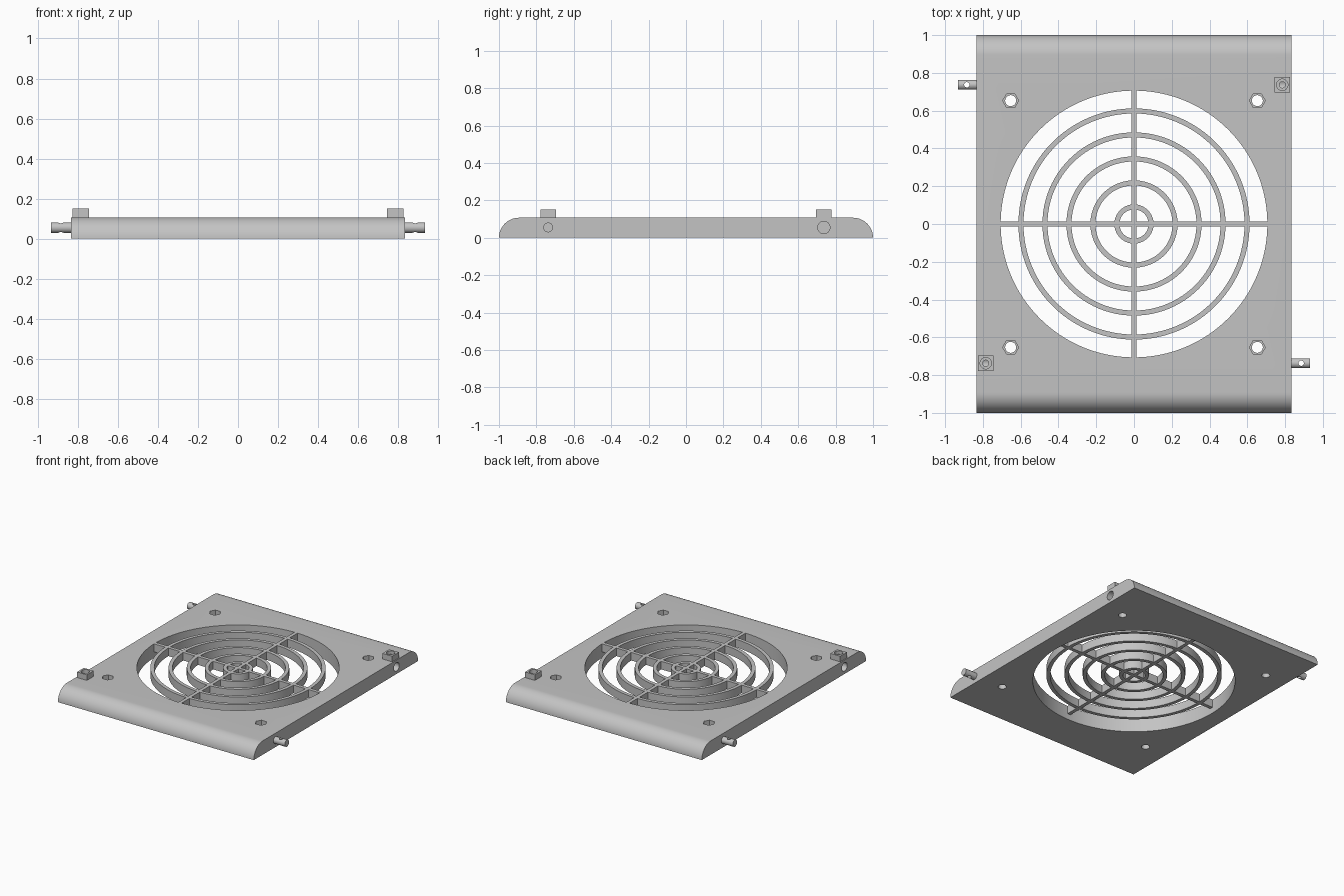
import bpy, bmesh, math
from mathutils import Matrix

cube = bpy.data.objects.get("Cube")
if cube:
    bpy.data.objects.remove(cube, do_unlink=True)

HALF_W, HALF_L, TOP = 0.835, 1.0, 0.107
HOLE_R, BAR, GRILLE_Z = 0.706, 0.027, 0.045
PIN_Y, PIN_Z = 0.737, 0.055
TAB_X = 0.785

grey = bpy.data.materials.new("plain_grey")
grey.use_nodes = True
grey.diffuse_color = (0.55, 0.55, 0.55, 1)
grey.node_tree.nodes["Principled BSDF"].inputs["Base Color"].default_value = grey.diffuse_color


def make(name, bm):
    bmesh.ops.recalc_face_normals(bm, faces=bm.faces)
    mesh = bpy.data.meshes.new(name)
    bm.to_mesh(mesh)
    bm.free()
    mesh.materials.append(grey)
    obj = bpy.data.objects.new(name, mesh)
    bpy.context.collection.objects.link(obj)
    return obj


def box(name, lo, hi):
    bm = bmesh.new()
    bmesh.ops.create_cube(bm, size=1)
    for v in bm.verts:
        v.co = [h if c > 0 else l for c, l, h in zip(v.co, lo, hi)]
    return make(name, bm)


def rod(name, x, y, z, r, depth, sides=32, axis="Z"):
    turn = Matrix.Rotation(math.pi / 2, 4, "Y") if axis == "X" else Matrix()
    bm = bmesh.new()
    bmesh.ops.create_cone(bm, cap_ends=True, segments=sides, radius1=r, radius2=r,
                          depth=depth, matrix=Matrix.Translation((x, y, z)) @ turn)
    return make(name, bm)


def ring(name, outer, inner, z0, z1, sides=96):
    bm = bmesh.new()
    section = [(inner, z0), (outer, z0), (outer, z1), (inner, z1)]
    loops = []
    for i in range(sides):
        a = math.tau * i / sides
        loops.append([bm.verts.new((r * math.cos(a), r * math.sin(a), z)) for r, z in section])
    for i in range(sides):
        a, b = loops[i], loops[(i + 1) % sides]
        for j in range(4):
            k = (j + 1) % 4
            bm.faces.new((a[j], b[j], b[k], a[k]))
    return make(name, bm)


def combine(obj, tool, operation):
    mod = obj.modifiers.new("bool", "BOOLEAN")
    mod.operation, mod.solver, mod.object = operation, "EXACT", tool
    bpy.context.view_layer.update()
    result = bpy.data.meshes.new_from_object(
        obj.evaluated_get(bpy.context.evaluated_depsgraph_get()))
    obj.modifiers.clear()
    obj.data = result
    bpy.data.objects.remove(tool, do_unlink=True)


# Base plate: flat slab with quarter-round front and back edges
bm = bmesh.new()
arc = [(HALF_L - TOP + TOP * math.cos(t), TOP * math.sin(t))
       for t in (math.pi / 2 * i / 16 for i in range(17))]
outline = arc + [(-y, z) for y, z in reversed(arc)]
face = bm.faces.new([bm.verts.new((-HALF_W, y, z)) for y, z in outline])
ext = bmesh.ops.extrude_face_region(bm, geom=[face])
verts = [g for g in ext["geom"] if isinstance(g, bmesh.types.BMVert)]
bmesh.ops.translate(bm, verts=verts, vec=(2 * HALF_W, 0, 0))
plate = make("base_plate", bm)

# Fan opening
combine(plate, rod("cut", 0, 0, 0.05, HOLE_R, 0.4, 128), "DIFFERENCE")

# Corner screw holes with hexagonal nut pockets
for sx in (-1, 1):
    for sy in (-1, 1):
        x, y = 0.653 * sx, 0.653 * sy
        combine(plate, rod("cut", x, y, 0.05, 0.029, 0.4), "DIFFERENCE")
        pocket = rod("cut", 0, 0, TOP, 0.042, 0.1, 6)
        pocket.data.transform(Matrix.Translation((x, y, 0)) @ Matrix.Rotation(math.pi / 2, 4, "Z"))
        spread = max(v.co.x for v in pocket.data.vertices) - x
        if spread < 0.04:  # keep the hexagon's points along x
            pocket.data.transform(Matrix.Translation((x, y, 0)) @ Matrix.Rotation(math.pi / 2, 4, "Z")
                                  @ Matrix.Translation((-x, -y, 0)))
        combine(plate, pocket, "DIFFERENCE")

# Clamp tabs, sockets and hinge pins, repeated by a half turn
pins = []
for s, side in ((1, "left"), (-1, "right")):
    tx, ty = s * TAB_X, s * PIN_Y
    combine(plate, box("tab", (tx - 0.042, ty - 0.041, 0.06), (tx + 0.042, ty + 0.041, 0.15)), "UNION")
    combine(plate, rod("cut", s * 0.835, ty, PIN_Z, 0.033, 0.22, axis="X"), "DIFFERENCE")
    combine(plate, rod("cut", tx, ty, 0.12, 0.016, 0.12), "DIFFERENCE")
    combine(plate, rod("cut", tx, ty, 0.15, 0.03, 0.05), "DIFFERENCE")

    pin = rod(side + "_hinge_pin", s * 0.883, -ty, PIN_Z, 0.026, 0.1, axis="X")
    combine(pin, rod("cut", s * 0.885, -ty, PIN_Z, 0.014, 0.2), "DIFFERENCE")
    pins.append(pin)

# Finger guard: crossed spokes joined with five concentric rings
grille = box("fan_grille", (-HOLE_R, -BAR / 2, GRILLE_Z), (HOLE_R, BAR / 2, TOP))
combine(grille, box("spoke", (-BAR / 2, -HOLE_R, GRILLE_Z), (BAR / 2, HOLE_R, TOP)), "UNION")
for i in range(5):
    r = 0.104 + 0.127 * i
    combine(grille, ring("ring", r, r - BAR, GRILLE_Z, TOP), "UNION")

# Smooth curved surfaces, keep hard edges
bpy.ops.object.select_all(action="DESELECT")
for obj in [plate, grille] + pins:
    obj.select_set(True)
bpy.context.view_layer.objects.active = plate
bpy.ops.object.shade_smooth_by_angle(angle=math.radians(30))
